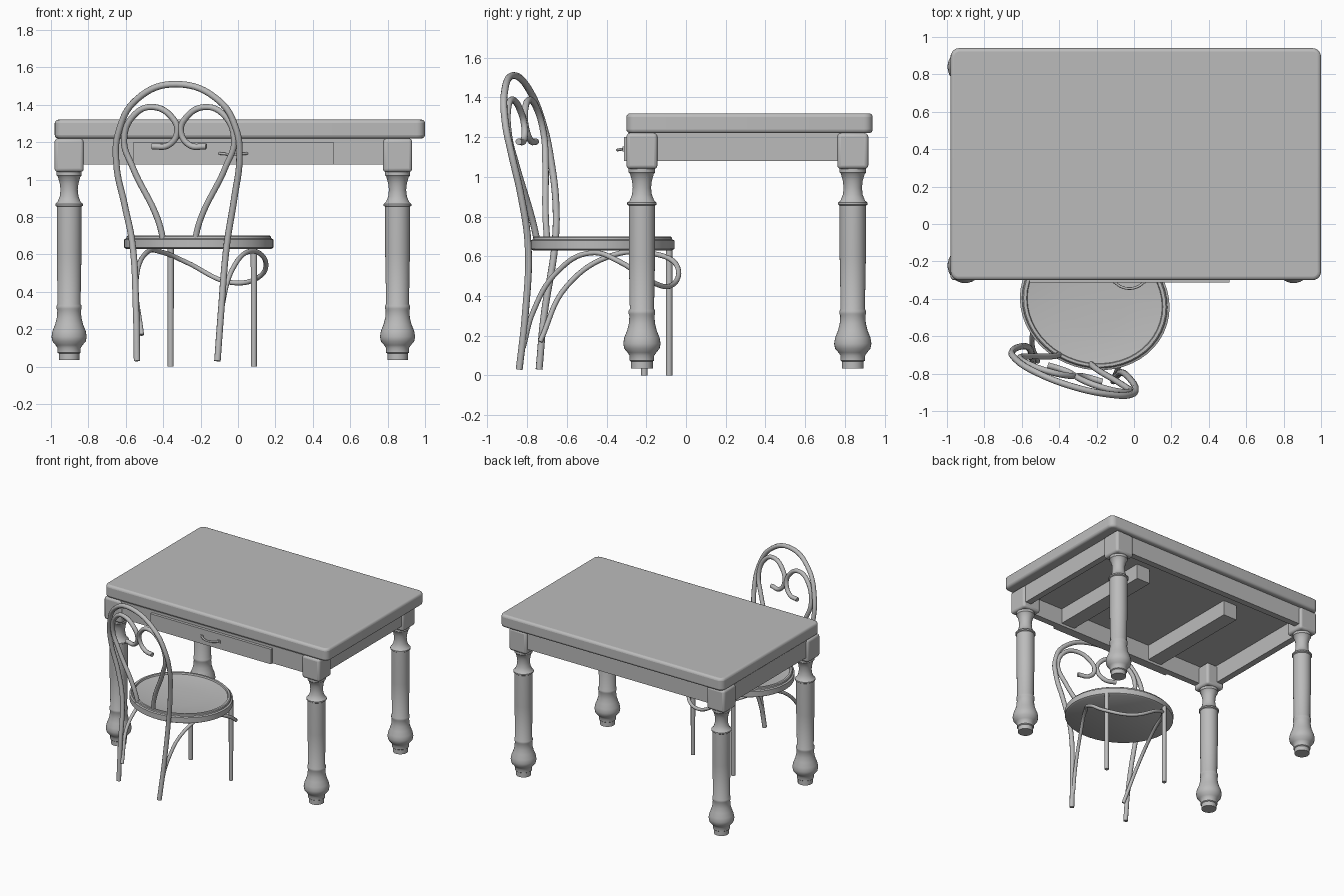
import bpy, bmesh, math
from mathutils import Matrix, Vector

if "Cube" in bpy.data.objects:
    bpy.data.objects.remove(bpy.data.objects["Cube"])

grey = bpy.data.materials.new("plain grey")
grey.use_nodes = True
grey.diffuse_color = (0.5, 0.5, 0.5, 1)
grey.node_tree.nodes["Principled BSDF"].inputs["Base Color"].default_value = (0.5, 0.5, 0.5, 1)


def finish(name, bm):
    bmesh.ops.recalc_face_normals(bm, faces=bm.faces)
    mesh = bpy.data.meshes.new(name)
    bm.to_mesh(mesh)
    bm.free()
    mesh.materials.append(grey)
    obj = bpy.data.objects.new(name, mesh)
    bpy.context.collection.objects.link(obj)
    return obj


def smooth(obj, angle=35):
    bpy.ops.object.select_all(action="DESELECT")
    obj.select_set(True)
    bpy.context.view_layer.objects.active = obj
    bpy.ops.object.shade_smooth_by_angle(angle=math.radians(angle))


def box(name, low, high, corner=0, bevel=0):
    """Box between two corners, with optional rounded uprights and edge bevel."""
    low, high = Vector(low), Vector(high)
    bm = bmesh.new()
    bmesh.ops.create_cube(bm, size=1)
    bmesh.ops.scale(bm, vec=high - low, verts=bm.verts)
    bmesh.ops.translate(bm, vec=(low + high) / 2, verts=bm.verts)
    if corner:
        uprights = [e for e in bm.edges if abs(e.verts[0].co.z - e.verts[1].co.z) > 0.01]
        bmesh.ops.bevel(bm, geom=uprights, offset=corner, segments=5, profile=0.5, affect="EDGES")
    obj = finish(name, bm)
    if bevel:
        mod = obj.modifiers.new("soft edges", "BEVEL")
        mod.width, mod.segments = bevel, 3
        mod.limit_method, mod.angle_limit = "ANGLE", math.radians(40)
        smooth(obj)
    return obj


def lathe(name, profile, matrix, sides=32):
    """Turn a (radius, height) profile about the vertical axis."""
    bm = bmesh.new()
    rings = [[bm.verts.new((r * math.cos(math.tau * i / sides),
                            r * math.sin(math.tau * i / sides), z))
              for i in range(sides)] for r, z in profile]
    for a, b in zip(rings, rings[1:]):
        for i in range(sides):
            j = (i + 1) % sides
            bm.faces.new((a[i], a[j], b[j], b[i]))
    bm.faces.new(rings[0])
    bm.faces.new(rings[-1])
    bm.transform(matrix)
    obj = finish(name, bm)
    smooth(obj)
    return obj


def tube(name, points, radius):
    """Round rod following a smooth path."""
    curve = bpy.data.curves.new(name, "CURVE")
    curve.dimensions = "3D"
    curve.bevel_depth, curve.bevel_resolution = radius, 3
    curve.resolution_u, curve.use_fill_caps = 8, True
    spline = curve.splines.new("BEZIER")
    spline.bezier_points.add(len(points) - 1)
    for p, co in zip(spline.bezier_points, points):
        p.co = co
        p.handle_left_type = p.handle_right_type = "AUTO"
    curve.materials.append(grey)
    obj = bpy.data.objects.new(name, curve)
    bpy.context.collection.objects.link(obj)
    return obj


# Table top
box("table_top", (-0.98, -0.30, 1.22), (1.0, 0.94, 1.32), corner=0.045, bevel=0.018)

# Turned legs with square corner blocks
leg_profile = [(0.055, 0.035), (0.055, 0.07), (0.062, 0.075), (0.062, 0.1), (0.072, 0.115),
               (0.089, 0.135), (0.094, 0.16), (0.089, 0.19), (0.075, 0.225), (0.066, 0.26),
               (0.063, 0.3), (0.067, 0.31), (0.067, 0.325), (0.061, 0.335), (0.066, 0.6),
               (0.066, 0.855), (0.074, 0.86), (0.074, 0.87), (0.062, 0.88), (0.05, 0.91),
               (0.046, 0.945), (0.05, 0.98), (0.06, 1.015), (0.067, 1.022), (0.067, 1.045)]
for side, x in (("right", -0.903), ("left", 0.853)):
    for end, y in (("front", -0.222), ("back", 0.84)):
        lathe(f"table_{end}_{side}_leg", leg_profile, Matrix.Translation((x, y, 0)))
        box(f"table_{end}_{side}_block", (x - 0.078, y - 0.078, 1.04),
            (x + 0.078, y + 0.078, 1.22), bevel=0.018)

# Aprons between the blocks
for name, y in (("front_apron", -0.29), ("back_apron", 0.85)):
    box(name, (-0.84, y, 1.08), (0.79, y + 0.05, 1.22))
for name, x in (("right_apron", -0.965), ("left_apron", 0.865)):
    box(name, (x, -0.16, 1.08), (x + 0.05, 0.78, 1.22))

# Drawer front, pull and runners
box("drawer_front", (-0.56, -0.312, 1.08), (0.51, -0.28, 1.2))
tube("drawer_pull", [(-0.1, -0.315, 1.14), (-0.07, -0.335, 1.137), (-0.025, -0.345, 1.135),
                     (0.02, -0.335, 1.137), (0.05, -0.315, 1.14)], 0.007)
for x in (-0.1, 0.05):
    box("pull_plate", (x - 0.012, -0.319, 1.128), (x + 0.012, -0.31, 1.152))
for name, x in (("right_runner", -0.46), ("left_runner", 0.37)):
    box(name, (x, -0.25, 1.1), (x + 0.12, 0.62, 1.22))

# Chair seat: oval rim with a shallow dished panel
turn = math.radians(-17)
seat_matrix = (Matrix.Translation((-0.21, -0.42, 0)) @ Matrix.Rotation(turn, 4, "Z")
               @ Matrix.Diagonal((0.404, 0.358, 1, 1)))
lathe("chair_seat", [(0.97, 0.63), (1, 0.637), (1, 0.68), (0.97, 0.685), (0.965, 0.695),
                     (0.95, 0.7), (0.91, 0.7), (0.9, 0.688), (0.7, 0.677), (0.4, 0.67),
                     (0.05, 0.668)], seat_matrix, 48)

# Straight front chair legs
for name, x, y in (("chair_front_right_leg", -0.36, -0.085), ("chair_front_left_leg", 0.085, -0.21)):
    lathe(name, [(0.016, 0), (0.017, 0.64)], Matrix.Translation((x, y, 0)), 12)

# Bent hoop forming the back legs and the backrest
tube("chair_back_hoop", [
    (-0.54, -0.74, 0.03), (-0.545, -0.715, 0.3), (-0.565, -0.66, 0.66), (-0.605, -0.655, 0.86),
    (-0.65, -0.68, 1.08), (-0.64, -0.715, 1.25), (-0.54, -0.785, 1.43), (-0.325, -0.87, 1.51),
    (-0.1, -0.915, 1.42), (-0.01, -0.91, 1.27), (0.008, -0.88, 1.12), (-0.02, -0.83, 0.9),
    (-0.06, -0.795, 0.65), (-0.09, -0.81, 0.3), (-0.11, -0.84, 0.03)], 0.0175)

# Mirrored scrolls inside the hoop, lying on the leaning back plane
scroll = [(0.075, 0.635), (0.115, 0.79), (0.25, 1.07), (0.294, 1.21), (0.24, 1.345),
          (0.14, 1.388), (0.036, 1.33), (0.01, 1.257), (0.055, 1.185), (0.145, 1.177)]
for name, sign in (("right_scroll", -1), ("left_scroll", 1)):
    tube("chair_" + name, [(-0.315 + sign * u, -0.3 * sign * u - 0.72 - 0.15 * (z - 0.65), z)
                           for u, z in scroll], 0.0165)

# Looping brace under the seat
tube("chair_brace", [
    (-0.515, -0.735, 0.17), (-0.545, -0.6, 0.45), (-0.49, -0.36, 0.608), (-0.40, -0.15, 0.61),
    (-0.28, -0.05, 0.56), (-0.04, -0.08, 0.45), (0.12, -0.2, 0.485), (0.145, -0.33, 0.57),
    (0.065, -0.48, 0.617), (-0.03, -0.65, 0.52), (-0.085, -0.77, 0.32), (-0.107, -0.82, 0.14)], 0.013)
